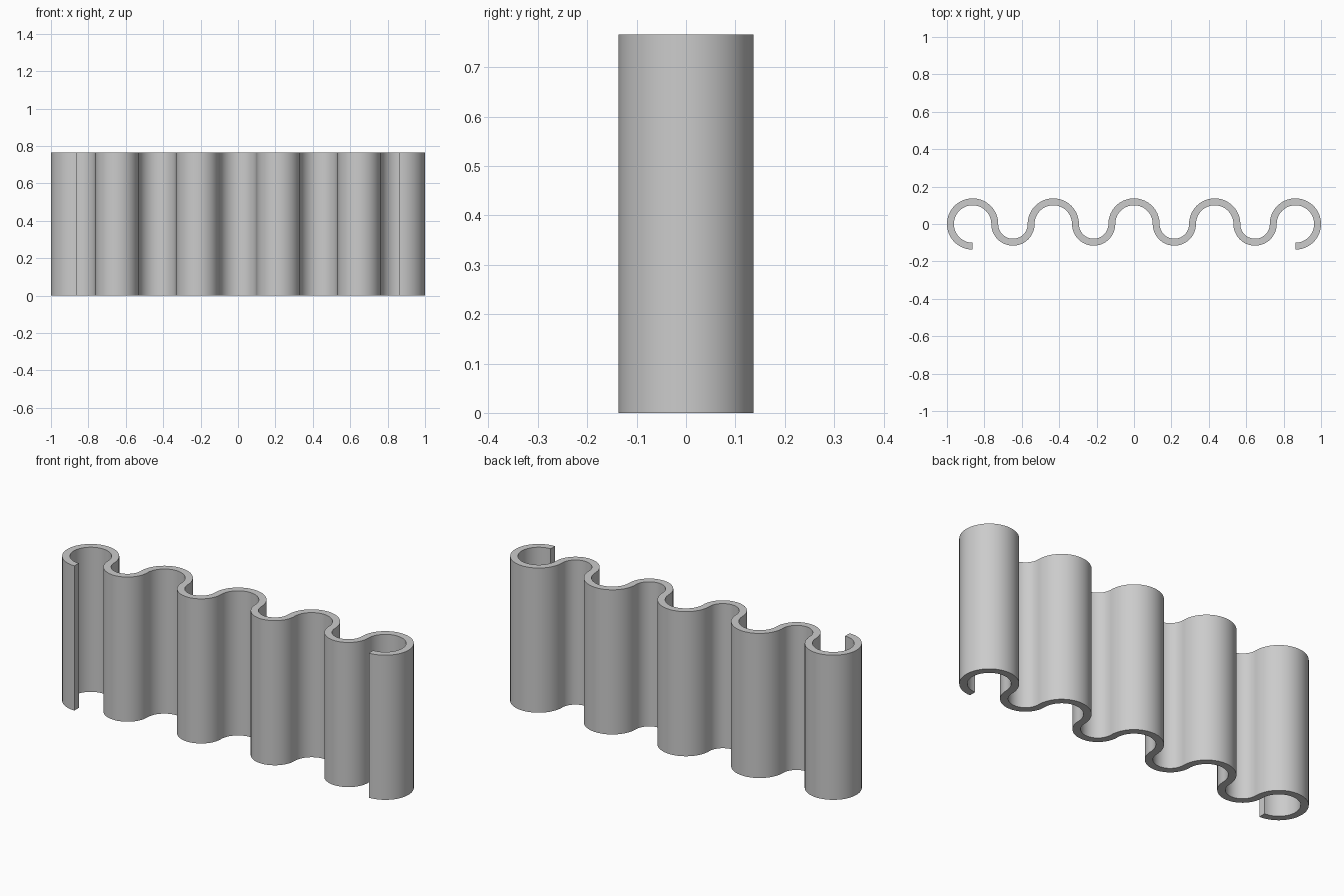
import bpy, bmesh
from math import cos, sin, radians
from mathutils import Vector

old = bpy.data.objects.get("Cube")
if old:
    bpy.data.objects.remove(old, do_unlink=True)

RIDGE = 0.1185           # centreline radius of the rear-facing arcs
PITCH = 0.4315           # distance between neighbouring ridges
VALLEY = PITCH / 2 - RIDGE
HALF = 0.0185            # half the wall thickness
HEIGHT = 0.766

grey = bpy.data.materials.new("plain grey")
grey.use_nodes = True
colour = (0.6, 0.6, 0.6, 1)
grey.diffuse_color = colour
grey.node_tree.nodes["Principled BSDF"].inputs["Base Color"].default_value = colour

# Centreline as points with outward normals, one arc after another
path = []


def add_arc(cx, radius, start, end, side):
    steps = int(abs(end - start) / 5)
    for i in range(1 if path else 0, steps + 1):
        a = radians(start + (end - start) * i / steps)
        n = Vector((cos(a), sin(a), 0))
        path.append((Vector((cx, 0, 0)) + n * radius, n * side))


for k in range(-2, 3):
    start = 270 if k == -2 else 180
    end = -90 if k == 2 else 0
    add_arc(k * PITCH, RIDGE, start, end, 1)
    if k < 2:
        add_arc((k + 0.5) * PITCH, VALLEY, 180, 360, -1)

# Thin band of the wall's thickness, extruded upward
bm = bmesh.new()
rows = [(bm.verts.new(p - n * HALF), bm.verts.new(p + n * HALF)) for p, n in path]
faces = [bm.faces.new((a[0], a[1], b[1], b[0])) for a, b in zip(rows, rows[1:])]
top = bmesh.ops.extrude_face_region(bm, geom=faces, use_keep_orig=True)
bmesh.ops.translate(bm, vec=(0, 0, HEIGHT),
                    verts=[g for g in top["geom"] if isinstance(g, bmesh.types.BMVert)])
bmesh.ops.recalc_face_normals(bm, faces=bm.faces)

mesh = bpy.data.meshes.new("wavy_wall")
bm.to_mesh(mesh)
bm.free()
mesh.materials.append(grey)
wall = bpy.data.objects.new("wavy_wall", mesh)
bpy.context.collection.objects.link(wall)

bpy.ops.object.select_all(action="DESELECT")
wall.select_set(True)
bpy.context.view_layer.objects.active = wall
bpy.ops.object.shade_smooth_by_angle(angle=radians(30))
